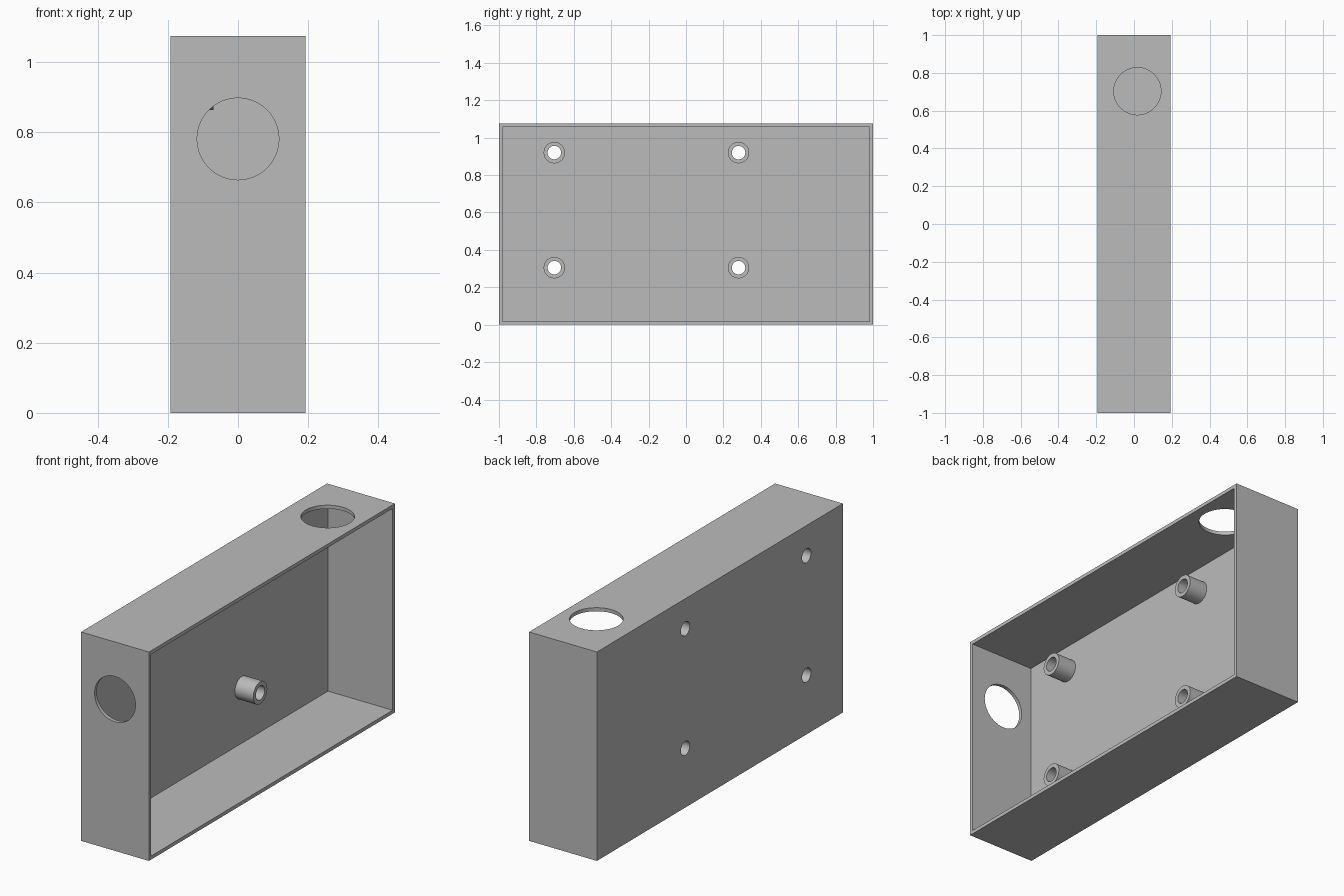
import bpy
import bmesh
from math import radians
from mathutils import Matrix

cube = bpy.data.objects.get("Cube")
if cube:
    bpy.data.objects.remove(cube, do_unlink=True)

HALF_X, HALF_Y, HEIGHT, WALL = 0.193, 1.0, 1.075, 0.0185
BOSS_END = -0.07
BOSS_SPOTS = [(y, z) for y in (-0.704, 0.281) for z in (0.305, 0.92)]

grey = bpy.data.materials.new("plain grey")
grey.use_nodes = True
colour = (0.5, 0.5, 0.5, 1)
grey.diffuse_color = colour
grey.node_tree.nodes["Principled BSDF"].inputs["Base Color"].default_value = colour


def add_object(name, bm):
    mesh = bpy.data.meshes.new(name)
    bm.to_mesh(mesh)
    bm.free()
    mesh.materials.append(grey)
    obj = bpy.data.objects.new(name, mesh)
    bpy.context.collection.objects.link(obj)
    return obj


def box(name, low, high):
    bm = bmesh.new()
    bmesh.ops.create_cube(bm, size=1)
    for v in bm.verts:
        v.co = [h if c > 0 else l for c, l, h in zip(v.co, low, high)]
    return add_object(name, bm)


def cylinder(name, centre, radius, length, axis):
    turn = {"X": Matrix.Rotation(radians(90), 4, "Y"),
            "Y": Matrix.Rotation(radians(90), 4, "X"),
            "Z": Matrix.Identity(4)}[axis]
    bm = bmesh.new()
    bmesh.ops.create_cone(bm, cap_ends=True, segments=64, radius1=radius,
                          radius2=radius, depth=length,
                          matrix=Matrix.Translation(centre) @ turn)
    return add_object(name, bm)


def combine(target, other, operation):
    mod = target.modifiers.new(operation.title(), "BOOLEAN")
    mod.operation = operation
    mod.solver = "EXACT"
    mod.object = other
    bpy.context.view_layer.objects.active = target
    bpy.ops.object.modifier_apply(modifier=mod.name)
    bpy.data.objects.remove(other, do_unlink=True)


# Shallow case, open on its left side
case = box("case", (-HALF_X, -HALF_Y, 0), (HALF_X, HALF_Y, HEIGHT))
cavity = box("cavity", (-HALF_X + WALL, -HALF_Y + WALL, WALL),
             (HALF_X + 0.1, HALF_Y - WALL, HEIGHT - WALL))
combine(case, cavity, "DIFFERENCE")

# Standoffs rising from the panel
base = -HALF_X + WALL / 2
for y, z in BOSS_SPOTS:
    boss = cylinder("standoff", ((base + BOSS_END) / 2, y, z), 0.057,
                    BOSS_END - base, "X")
    combine(case, boss, "UNION")

# Screw holes through the standoffs and panel
for y, z in BOSS_SPOTS:
    combine(case, cylinder("screw_hole", (-0.15, y, z), 0.036, 0.4, "X"), "DIFFERENCE")

# Large round openings in the front and top walls
combine(case, cylinder("front_opening", (0, -HALF_Y, 0.781), 0.1165, 0.1, "Y"), "DIFFERENCE")
combine(case, cylinder("top_opening", (0.018, 0.703, HEIGHT), 0.125, 0.1, "Z"), "DIFFERENCE")

# Round walls smooth, edges sharp
bpy.ops.object.select_all(action="DESELECT")
case.select_set(True)
bpy.context.view_layer.objects.active = case
bpy.ops.object.shade_smooth_by_angle(angle=radians(30))
